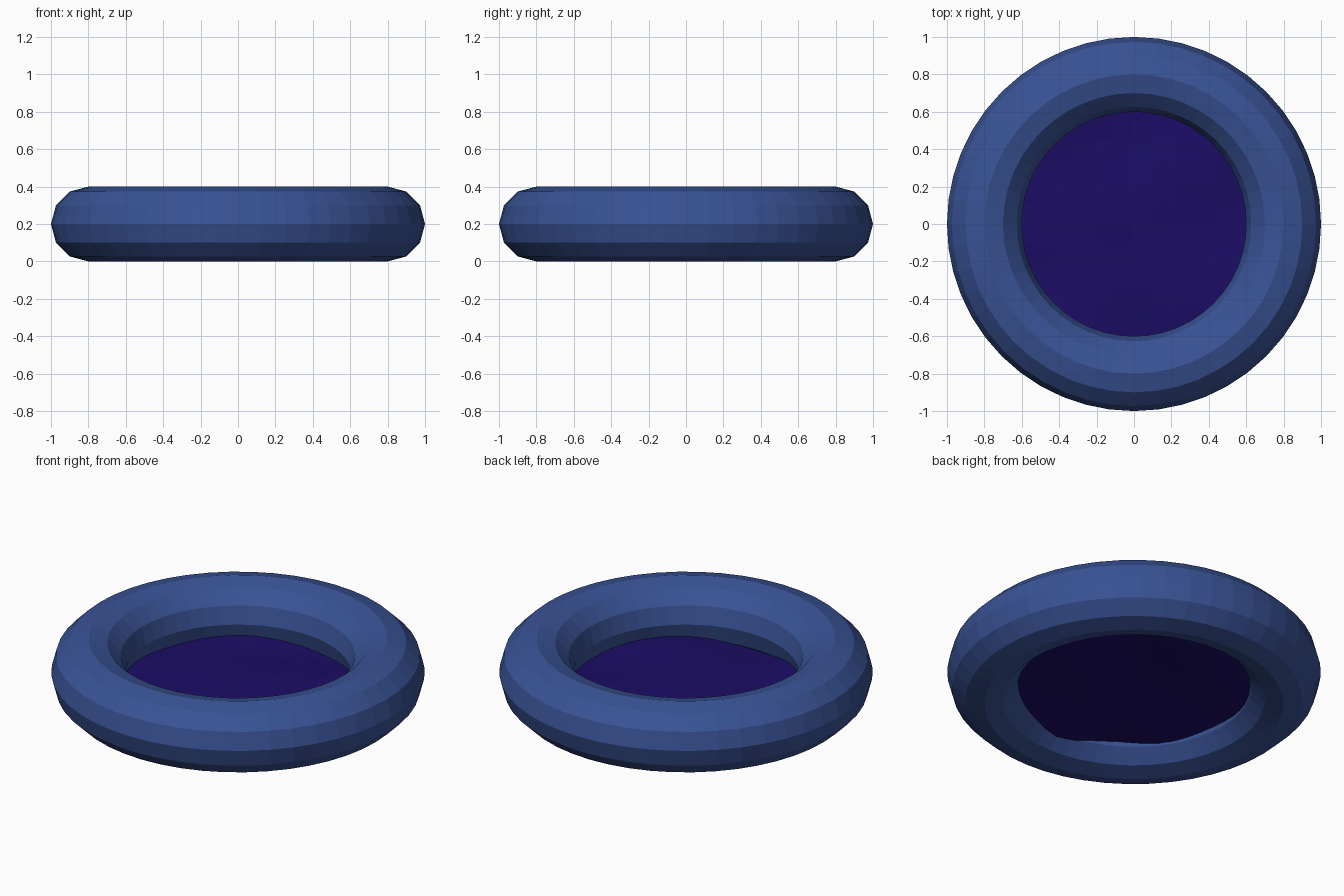
import bpy
import math

if "Cube" in bpy.data.objects:
    bpy.data.objects.remove(bpy.data.objects["Cube"])


def paint(obj, name, rgb):
    mat = bpy.data.materials.new(name)
    mat.diffuse_color = (*rgb, 1.0)
    mat.use_nodes = True
    mat.node_tree.nodes["Principled BSDF"].inputs["Base Color"].default_value = mat.diffuse_color
    obj.data.materials.append(mat)


# Round rim: flat-faced torus resting on the ground
bpy.ops.mesh.primitive_torus_add(major_radius=0.8, minor_radius=0.2,
                                 major_segments=48, minor_segments=12,
                                 location=(0, 0, 0.2))
rim = bpy.context.object
rim.name = "pool_rim"
paint(rim, "rim_blue", (0.04, 0.085, 0.30))

# Water sheet: gently rippled grid whose edges are buried in the rim
bpy.ops.mesh.primitive_grid_add(x_subdivisions=12, y_subdivisions=12,
                                size=1.32, location=(0, 0, 0.12))
water = bpy.context.object
water.name = "water_surface"
for v in water.data.vertices:
    x, y = v.co.x, v.co.y
    v.co.z = 0.012 * math.sin(6 * x + 1.0) * math.cos(5 * y + 0.4) \
        + 0.008 * math.sin(9 * y - 4 * x)
    # shallow trough at the front edge
    v.co.z -= 0.035 * math.exp(-((x + 0.05) ** 2 + (y + 0.6) ** 2) / 0.04)
paint(water, "water_indigo", (0.011, 0.004, 0.13))
